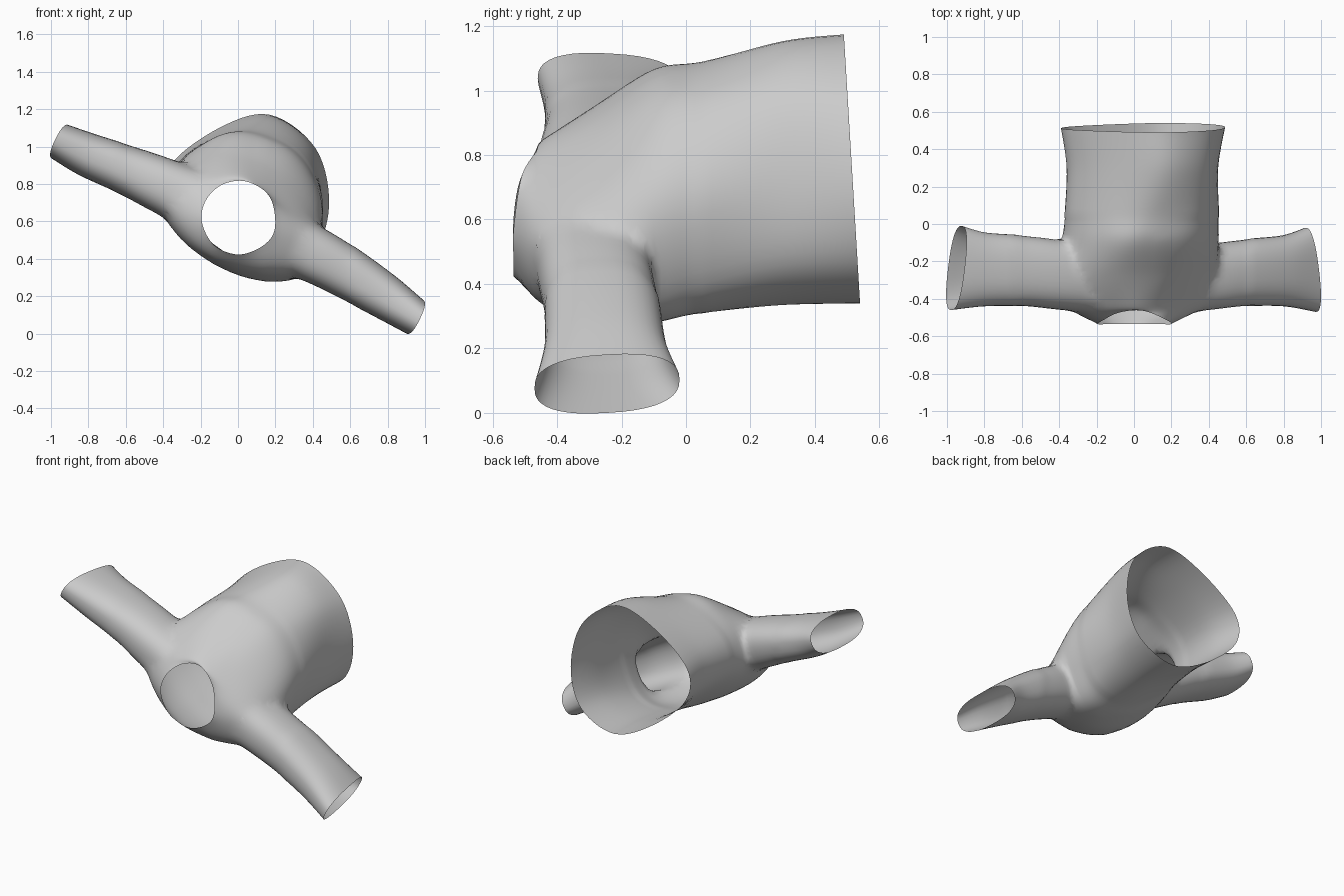
import bpy, bmesh, math
from mathutils import Vector

if "Cube" in bpy.data.objects:
    bpy.data.objects.remove(bpy.data.objects["Cube"])


def spline(pts, n, closed):
    # Catmull-Rom resampling of a list of vectors
    k, out = len(pts), []
    get = (lambda i: pts[i % k]) if closed else (lambda i: pts[min(max(i, 0), k - 1)])
    for i in range(k if closed else k - 1):
        a, b, c, d = (get(i + j) for j in (-1, 0, 1, 2))
        for s in range(n):
            t = s / n
            out.append(0.5 * (2 * b + (c - a) * t + (2 * a - 5 * b + 4 * c - d) * t * t
                              + (3 * b - a - 3 * c + d) * t ** 3))
    if not closed:
        out.append(pts[-1].copy())
    return out


def loft(name, rings, steps):
    # smooth closed tube through rings; returns object and end-cap centres
    cols = [spline([r[i] for r in rings], steps, False) for i in range(len(rings[0]))]
    bm = bmesh.new()
    grid = [[bm.verts.new(c[j]) for c in cols] for j in range(len(cols[0]))]
    n = len(cols)
    for a, b in zip(grid, grid[1:]):
        for i in range(n):
            bm.faces.new((a[i], a[(i + 1) % n], b[(i + 1) % n], b[i]))
    caps = []
    for ring in (grid[0], grid[-1]):
        mid = sum((v.co for v in ring), Vector()) / n
        caps.append(mid)
        c = bm.verts.new(mid)
        for i in range(n):
            bm.faces.new((ring[i], ring[(i + 1) % n], c))
    bmesh.ops.recalc_face_normals(bm, faces=bm.faces)
    me = bpy.data.meshes.new(name)
    bm.to_mesh(me)
    bm.free()
    ob = bpy.data.objects.new(name, me)
    bpy.context.collection.objects.link(ob)
    return ob, caps


# torso: x,z outlines from hem to chest
outlines = [
    (0.50, [(.487, .69), (.415, .99), (.17, 1.17), (-.1, 1.1), (-.36, .9), (-.36, .69), (-.13, .47), (.15, .34), (.4, .44)]),
    (0.30, [(.45, .69), (.39, .99), (.17, 1.15), (-.1, 1.08), (-.33, .9), (-.335, .69), (-.12, .47), (.15, .335), (.38, .43)]),
    (0.05, [(.455, .67), (.35, .95), (.12, 1.08), (-.1, 1.06), (-.33, .9), (-.355, .69), (-.15, .46), (.11, .315), (.35, .37)]),
    (-.10, [(.46, .64), (.31, .94), (.08, 1.05), (-.1, 1.05), (-.32, .91), (-.39, .69), (-.21, .46), (.07, .3), (.34, .31)]),
    (-.28, [(.43, .57), (.26, .82), (.07, .93), (-.12, .95), (-.34, .87), (-.41, .67), (-.25, .45), (.05, .3), (.34, .32)]),
    (-.44, [(.37, .53), (.2, .73), (.04, .84), (-.12, .84), (-.31, .79), (-.36, .64), (-.22, .45), (.01, .35), (.27, .35)]),
]
rings = []
for y, pts in outlines:
    rings.append([Vector((x, y, z)) for x, z in pts])
for p in rings[0]:
    p.y = 0.49 + 0.05 * (1.17 - p.z) / 0.83
# neck opening
neck = []
for a in (-15, 35, 78, 115, 150, 185, 228, 270, 312):
    s, c = math.sin(math.radians(a)), math.cos(math.radians(a))
    neck.append(Vector((.005 + .2 * c, -.535 + .075 * max(0, s) ** 2, .62 + .197 * s)))
rings.append(neck)
shirt, torso_caps = loft("shirt", [spline(r, 7, True) for r in rings], 7)
openings = list(torso_caps)


def sleeve(name, stations, side):
    # flattened tube; station = x, z, half thickness, front y, back y
    out, perp, rs = Vector((.9 * side, 0, -.44 * side)), Vector((.44, 0, .9)), []
    for k, (x, z, t, y0, y1) in enumerate(stations):
        ring = []
        for i in range(40):
            a = math.tau * i / 40
            c, s = math.cos(a), math.sin(a)
            c = math.copysign(abs(c) ** .8, c)
            s = math.copysign(abs(s) ** .8, s)
            p = Vector((x, (y0 + y1) / 2 + c * (y1 - y0) / 2, z)) + perp * t * s
            if k == 0:
                p -= out * .03 * c
            ring.append(p)
        rs.append(ring)
    ob, caps = loft(name, rs, 6)
    openings.append(caps[0])
    mod = shirt.modifiers.new(name, 'BOOLEAN')
    mod.operation, mod.solver, mod.object = 'UNION', 'EXACT', ob
    return ob


helpers = [
    sleeve("left_sleeve", [(-.95, 1.025, .1, -.46, -.01), (-.8, .955, .118, -.44, -.045),
                           (-.6, .878, .132, -.44, -.06), (-.42, .8, .15, -.46, -.08),
                           (-.2, .7, .16, -.48, -.13)], -1),
    sleeve("right_sleeve", [(.945, .09, .1, -.47, -.02), (.8, .19, .12, -.44, -.06),
                            (.6, .315, .138, -.44, -.08), (.43, .41, .15, -.46, -.1),
                            (.22, .51, .16, -.48, -.13)], 1)]

# join sleeves to torso, then drop the helper solids
dg = bpy.context.evaluated_depsgraph_get()
joined = bpy.data.meshes.new_from_object(shirt.evaluated_get(dg))
shirt.modifiers.clear()
shirt.data = joined
for h in helpers:
    bpy.data.objects.remove(h)

# open the hem, neck and cuffs; soften the armhole seams
bm = bmesh.new()
bm.from_mesh(joined)
ends = [min(bm.verts, key=lambda v: (v.co - o).length) for o in openings]
bmesh.ops.delete(bm, geom=ends, context='VERTS')
soft = [v for v in bm.verts if not v.is_boundary and .15 < abs(v.co.x) < .62 and v.co.y < .05]
for _ in range(8):
    bmesh.ops.smooth_vert(bm, verts=soft, factor=.5, use_axis_x=True, use_axis_y=True, use_axis_z=True)
for f in bm.faces:
    f.smooth = True
bm.to_mesh(joined)
bm.free()
